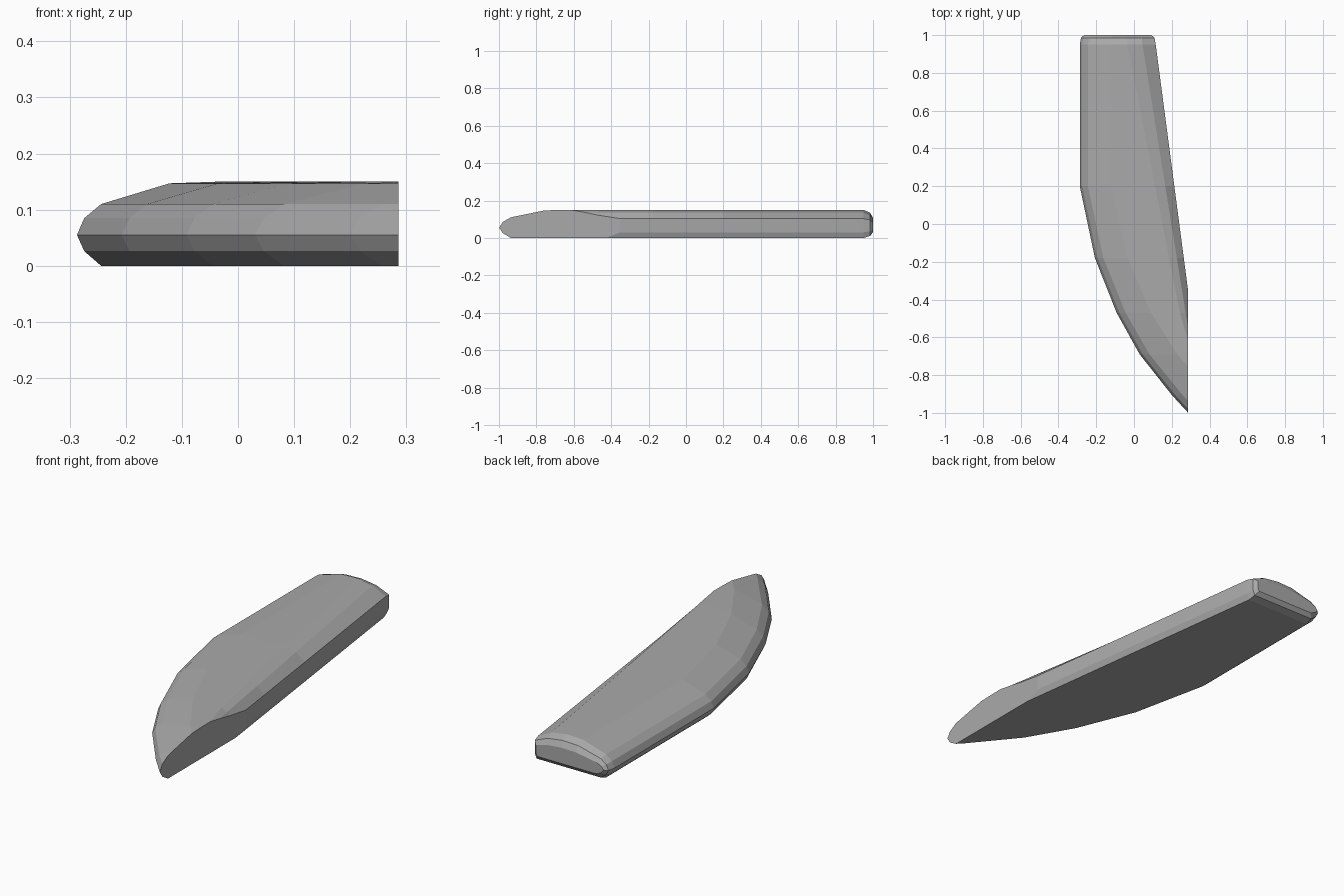
import bpy, bmesh, math

if "Cube" in bpy.data.objects:
    bpy.data.objects.remove(bpy.data.objects["Cube"])

CUT_X = 0.286

# Left outline (x, y); the last point runs past the flat cut
outline = [(-0.287, 0.95), (-0.287, 0.20), (-0.207, -0.18), (-0.092, -0.47),
           (0.03, -0.69), (0.2, -0.905), (0.37, -1.09)]
# Rounded left edge: (inset from outline, z)
left_edge = [(0.043, 0.0), (0.013, 0.026), (0.0, 0.055), (0.013, 0.085),
             (0.043, 0.11), (0.165, 0.147), (0.23, 0.15)]


def right_x(y):
    return 0.115 + (0.95 - y) * 0.1315


def section(x, y, stretch):
    """Domed cross-section at one station along the length."""
    pts = [(x + d * stretch, z) for d, z in left_edge]
    t = min(1, max(0, (0.95 - y) / 1.64))
    r = right_x(y)
    shoulder = 0.07 + (0.022 - 0.07) * t
    ridge = 0.15 + (0.045 - 0.15) * t
    top = pts[-1][0]
    if r - ridge > top:
        pts[-1] = (r - ridge, 0.15)
        top = r - ridge
    for px, z in ((r - shoulder, 0.137), (r, 0.103), (r, 0.03)):
        top = max(top + (0.004 if z > 0.1 else 0), px)
        pts.append((top, z))
    pts.append((max(r - 0.01, pts[0][0] + 0.02), 0.0))
    return pts


# Stations from the blunt back end to the pointed front
stations = []
back = section(*outline[0], 1.0)
for y, squash, inset in ((1.0, 0.5, 0.022), (0.985, 0.82, 0.006)):
    k = 1 - inset / 0.2
    mid = -0.086
    stations.append((y, [(mid + (x - mid) * k, 0.062 + (z - 0.062) * squash) for x, z in back]))
for i, (x, y) in enumerate(outline):
    a, b = outline[max(i - 1, 0)], outline[min(i + 1, len(outline) - 1)]
    stretch = math.hypot(b[0] - a[0], b[1] - a[1]) / abs(b[1] - a[1])
    stations.append((y, section(x, y, stretch if i > 1 else 1.0)))

# Loft the stations and close both ends
bm = bmesh.new()
rings = [[bm.verts.new((x, y, z)) for x, z in pts] for y, pts in stations]
n = len(rings[0])
for a, b in zip(rings, rings[1:]):
    for i in range(n):
        j = (i + 1) % n
        bm.faces.new((a[i], a[j], b[j], b[i]))
bm.faces.new(rings[0])
bm.faces.new(rings[-1])
bmesh.ops.recalc_face_normals(bm, faces=bm.faces[:])

# Flat vertical cut along the right of the tip
cut = bmesh.ops.bisect_plane(bm, geom=bm.verts[:] + bm.edges[:] + bm.faces[:],
                             plane_co=(CUT_X, 0, 0), plane_no=(1, 0, 0), clear_outer=True)
edges = [e for e in cut["geom_cut"] if isinstance(e, bmesh.types.BMEdge)]
bmesh.ops.holes_fill(bm, edges=edges)
bmesh.ops.recalc_face_normals(bm, faces=bm.faces[:])

mesh = bpy.data.meshes.new("stone_slab")
bm.to_mesh(mesh)
bm.free()
grey = bpy.data.materials.new("grey")
grey.diffuse_color = (0.4, 0.4, 0.4, 1)
grey.use_nodes = True
grey.node_tree.nodes["Principled BSDF"].inputs["Base Color"].default_value = grey.diffuse_color
mesh.materials.append(grey)
slab = bpy.data.objects.new("stone_slab", mesh)
bpy.context.collection.objects.link(slab)
